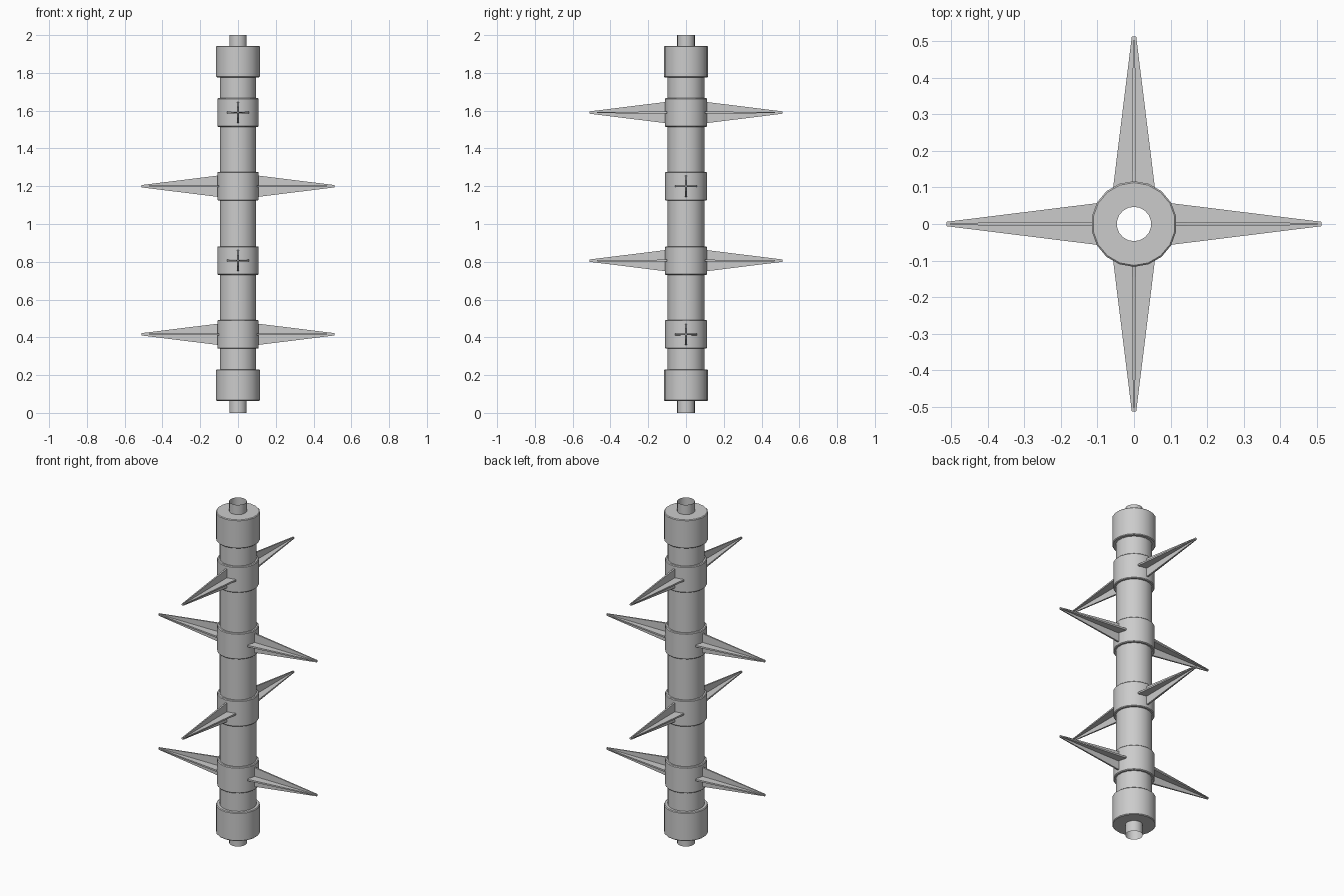
import bpy, bmesh, math

if "Cube" in bpy.data.objects:
    bpy.data.objects.remove(bpy.data.objects["Cube"])

SIDES = 18


def lathe(name, profile):
    """Open surface of revolution about z from (radius, z) points."""
    bm = bmesh.new()
    rings = []
    for r, z in profile:
        rings.append([bm.verts.new((r * math.sin(2 * math.pi * i / SIDES),
                                    r * math.cos(2 * math.pi * i / SIDES), z))
                      for i in range(SIDES)])
    for a, b in zip(rings, rings[1:]):
        for i in range(SIDES):
            j = (i + 1) % SIDES
            bm.faces.new((a[j], a[i], b[i], b[j]))
    return finish(name, bm)


def finish(name, bm, smooth=True):
    mesh = bpy.data.meshes.new(name)
    bm.to_mesh(mesh)
    bm.free()
    ob = bpy.data.objects.new(name, mesh)
    bpy.context.collection.objects.link(ob)
    if smooth:
        bpy.ops.object.select_all(action='DESELECT')
        ob.select_set(True)
        bpy.context.view_layer.objects.active = ob
        bpy.ops.object.shade_smooth_by_angle(angle=math.radians(30))
    return ob


def plus_loop(bm, x, w, t):
    """Plus-shaped cross-section: arm half length w, half thickness t."""
    quarter = [(w, -t), (w, t), (t, t)]
    verts = []
    for k in range(4):
        for y, z in quarter:
            for _ in range(k):
                y, z = -z, y
            verts.append(bm.verts.new((x, y, z)))
    return verts


def spike(name, z, angle):
    bm = bmesh.new()
    base = plus_loop(bm, 0.10, 0.057, 0.005)
    tip = plus_loop(bm, 0.512, 0.006, 0.003)
    for i in range(12):
        j = (i + 1) % 12
        bm.faces.new((base[i], base[j], tip[j], tip[i]))
    bm.faces.new(tip)
    bm.faces.new(base[::-1])
    bmesh.ops.recalc_face_normals(bm, faces=bm.faces)
    ob = finish(name, bm, smooth=False)
    ob.location.z = z
    ob.rotation_euler.z = angle


# Main shaft, open at both ends
lathe("shaft", [(0.098, 0.20), (0.098, 1.80)])

# Hollow end pins and the thick end caps
PIN, CAP, B = 0.047, 0.117, 0.004
lathe("bottom_pin", [(PIN, 0.0), (PIN, 0.065)])
lathe("top_pin", [(PIN, 1.94), (PIN, 2.0)])
for name, z0, z1, hole0, hole1 in (("bottom_cap", 0.063, 0.23, PIN, 0.098),
                                   ("top_cap", 1.776, 1.943, 0.098, PIN)):
    lathe(name, [(hole0, z0), (CAP - B, z0), (CAP, z0 + B),
                 (CAP, z1 - B), (CAP - B, z1), (hole1, z1)])

# Collars, each with a pair of opposed spikes, alternating direction
COL, H = 0.111, 0.076
for n, z in enumerate((0.416, 0.806, 1.20, 1.59)):
    lathe(f"collar_{n + 1}", [(0.098, z - H), (COL - B, z - H), (COL, z - H + B),
                              (COL, z + H - B), (COL - B, z + H), (0.098, z + H)])
    for side in range(2):
        spike(f"spike_{n + 1}_{side + 1}", z, math.pi * side + (n % 2) * math.pi / 2)
